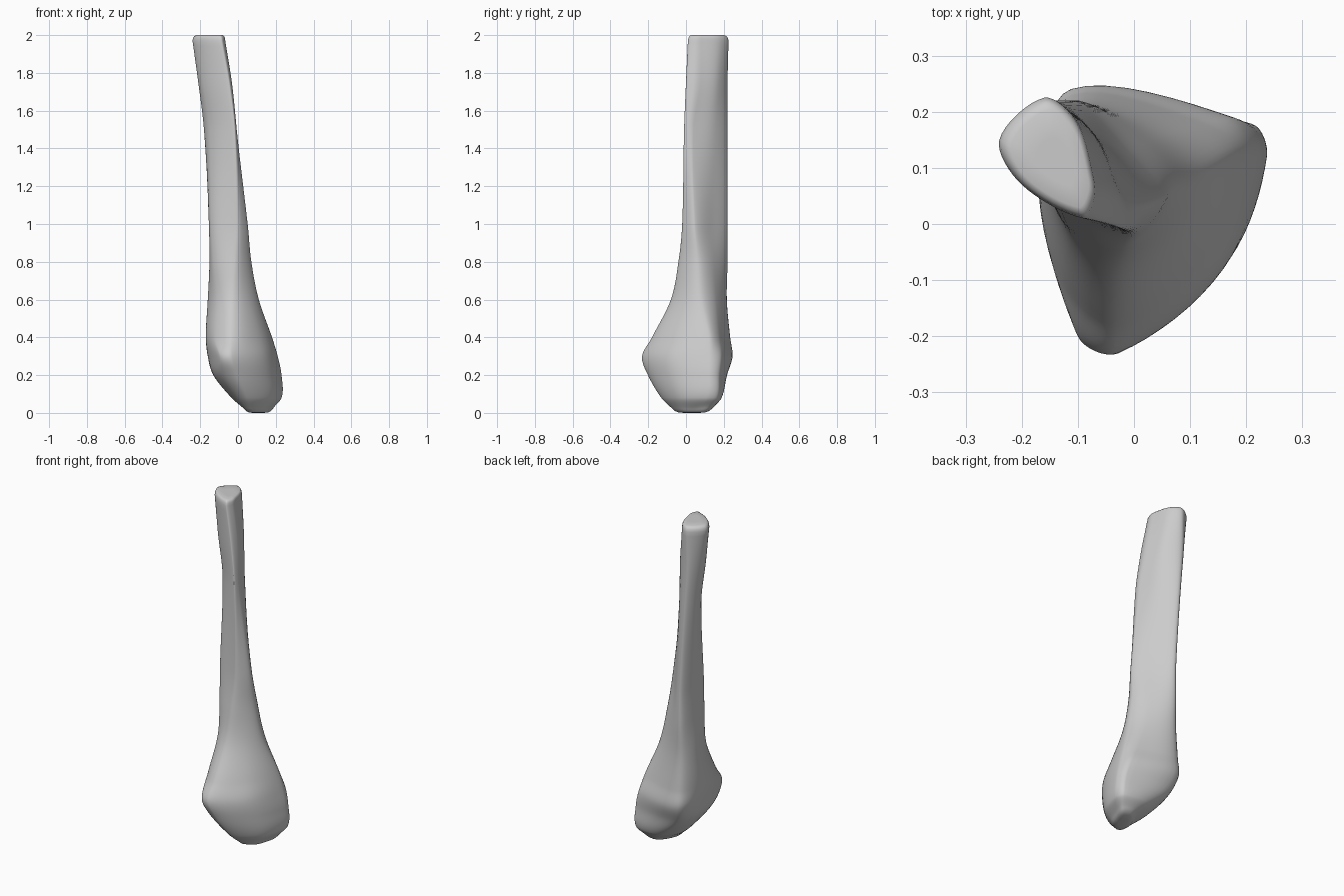
import bpy
import bmesh
from mathutils import Vector

cube = bpy.data.objects.get("Cube")
if cube:
    bpy.data.objects.remove(cube, do_unlink=True)

# Cross-sections in hundredths: height, then right, front right, front,
# left, back left and back corners
SECTIONS = [
    (2, (4, 3), (4, -5), (7, -7), (17, 5), (18, 12), (11, 13)),
    (8, (-3, 8), (-1, -9), (5, -13), (23, 11), (21, 17), (5, 18)),
    (20, (-13, 9), (-9, -15), (0, -20), (23, 12), (20, 18), (-7, 21)),
    (30, (-16, 8), (-10, -20), (-3, -23), (21, 12), (17, 19), (-11, 24)),
    (40, (-17, 10), (-13, -10), (-3, -18), (18, 12), (12, 18), (-11, 23)),
    (60, (-16, 12), (-12, -2), (-3, -8), (11, 8), (5, 16), (-11, 21.5)),
    (80, (-15, 12), (-13, 1), (-2, -4), (7, 7), (1, 15), (-11, 22)),
    (100, (-15, 13), (-14, 3), (-1, -2), (5, 5), (-2, 14), (-11, 22)),
    (150, (-18, 16), (-15, 7), (-2, -1), (-1, 4), (-6, 15), (-14, 22)),
    (175, (-21, 15), (-18, 7), (-5, 0), (-4, 8), (-8, 17), (-16, 22)),
    (197, (-24, 15), (-20, 7), (-9, 1), (-7, 8), (-10, 18), (-16, 22.5)),
]
LENGTH_STEPS, CORNER_STEPS = 8, 8
FRONT_LEFT_BULGE = 0.15


def hermite(a, b, slope_a, slope_b, t):
    """Smooth blend from a to b with the given end slopes."""
    s = 1 - t
    return (a * (1 + 2 * t) * s * s + b * (3 - 2 * t) * t * t
            + slope_a * t * s * s - slope_b * s * t * t)


def section_corners(z, corners):
    """Corners in space, with the swelling of the front left face added."""
    points = [Vector((x, y, z)) / 100 for x, y in corners]
    front, left = points[2], points[3]
    edge = left - front
    outward = Vector((edge.y, -edge.x, 0))
    points.insert(3, (front + left) / 2 + outward * FRONT_LEFT_BULGE)
    return points


def smooth_loop(corners):
    """Closed curve through the corners, paced by their spacing."""
    n = len(corners)
    loop = []
    for i in range(n):
        before, a, b, after = (corners[(i + k) % n] for k in (-1, 0, 1, 2))
        span = (b - a).length
        slope_a = (b - before) * span / ((a - before).length + span)
        slope_b = (after - a) * span / ((after - b).length + span)
        for j in range(CORNER_STEPS):
            loop.append(hermite(a, b, slope_a, slope_b, j / CORNER_STEPS))
    return loop


def lengthwise(rows):
    """Fill in rings between the sections, smooth along the height."""
    last = len(rows) - 1

    def slope(i, k):
        low, high = rows[max(i - 1, 0)], rows[min(i + 1, last)]
        return (high[k] - low[k]) / (high[k].z - low[k].z)

    rings = []
    for i in range(last):
        for j in range(LENGTH_STEPS):
            ring = []
            for k, (a, b) in enumerate(zip(rows[i], rows[i + 1])):
                rise = b.z - a.z
                ring.append(hermite(a, b, slope(i, k) * rise,
                                    slope(i + 1, k) * rise, j / LENGTH_STEPS))
            rings.append(ring)
    return rings + [rows[-1]]


def shrunk(ring, factor, height):
    """Copy of a ring drawn in towards its middle, at another height."""
    middle = sum(ring, Vector()) / len(ring)
    result = [middle.lerp(p, factor) for p in ring]
    for p in result:
        p.z = height
    return result


# Rings of the bone, with rounded ends
rows = [smooth_loop(section_corners(z, corners)) for z, *corners in SECTIONS]
rings = lengthwise(rows)
bottom, top = rings[0], rings[-1]
rings = [shrunk(bottom, 0.4, 0), shrunk(bottom, 0.7, 0.003),
         shrunk(bottom, 0.88, 0.01)] + rings
for factor, height in ((0.97, 1.985), (0.91, 1.995), (0.8, 2), (0.4, 2)):
    rings.append(shrunk(top, factor, height))

# Skin
bm = bmesh.new()
grid = [[bm.verts.new(p) for p in ring] for ring in rings]
for low, high in zip(grid, grid[1:]):
    for k in range(len(low)):
        n = (k + 1) % len(low)
        bm.faces.new((low[k], low[n], high[n], high[k]))
bm.faces.new(reversed(grid[0]))
bm.faces.new(grid[-1])
bmesh.ops.recalc_face_normals(bm, faces=bm.faces)
for face in bm.faces:
    face.smooth = True
mesh = bpy.data.meshes.new("bone_shaft")
bm.to_mesh(mesh)
bm.free()
bone = bpy.data.objects.new("bone_shaft", mesh)
bpy.context.collection.objects.link(bone)

# Plain grey
grey = bpy.data.materials.new("bone_grey")
grey.use_nodes = True
colour = (0.6, 0.6, 0.6, 1)
grey.diffuse_color = colour
grey.node_tree.nodes["Principled BSDF"].inputs["Base Color"].default_value = colour
mesh.materials.append(grey)
